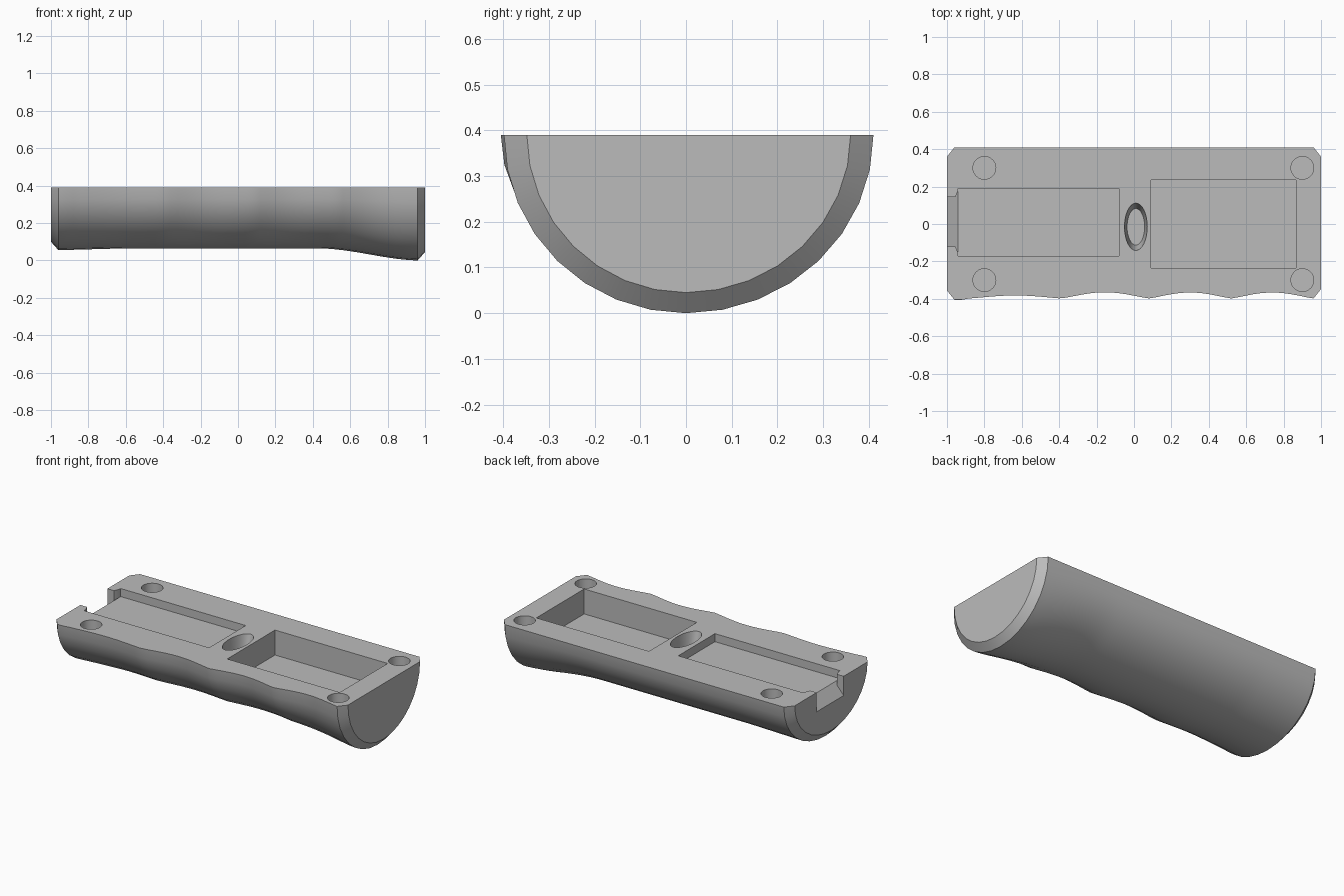
import bpy, bmesh, math

TOP = 0.39
if "Cube" in bpy.data.objects:
    bpy.data.objects.remove(bpy.data.objects["Cube"])

grey = bpy.data.materials.new("plain_grey")
colour = (0.5, 0.5, 0.5, 1)
grey.use_nodes = True
grey.diffuse_color = colour
grey.node_tree.nodes["Principled BSDF"].inputs["Base Color"].default_value = colour


def add_mesh(name, bm):
    bmesh.ops.recalc_face_normals(bm, faces=bm.faces)
    mesh = bpy.data.meshes.new(name)
    bm.to_mesh(mesh)
    bm.free()
    mesh.materials.append(grey)
    ob = bpy.data.objects.new(name, mesh)
    bpy.context.collection.objects.link(ob)
    return ob


def loft(name, rings):
    """Closed solid through a list of equal-length rings."""
    bm = bmesh.new()
    loops = [[bm.verts.new(p) for p in ring] for ring in rings]
    for a, b in zip(loops, loops[1:]):
        for i in range(len(a)):
            j = (i + 1) % len(a)
            bm.faces.new((a[i], a[j], b[j], b[i]))
    bm.faces.new(loops[0])
    bm.faces.new(loops[-1])
    # merge the flat deck into one face
    flat = [e for e in bm.edges if len(e.link_faces) == 2
            and all(abs(v.co.z - TOP) < 1e-5 for f in e.link_faces for v in f.verts)]
    bmesh.ops.dissolve_edges(bm, edges=flat, use_verts=False)
    return add_mesh(name, bm)


# Finger grooves along the front: crests and the hollow depth between them
CRESTS = [-0.88, -0.39, 0.08, 0.52, 0.96]
DEPTHS = [0.016, 0.033, 0.032, 0.032]


def front_width(x):
    for a, b, d in zip(CRESTS, CRESTS[1:], DEPTHS):
        if a <= x <= b:
            return 0.398 - d * math.sin(math.pi * (x - a) / (b - a)) ** 1.2
    return 0.405 if x < 0 else 0.398


def depth(x):
    # belly is level, then swells towards the right end
    t = min(max((x - 0.42) / 0.54, 0), 1)
    u = min(max((-0.6 - x) / 0.36, 0), 1)
    return 0.325 + 0.01 * u + 0.065 * t * t * (3 - 2 * t) ** 0.9


def section(x, inset=0):
    ring = []
    for i in range(17):
        a = math.pi * i / 16
        w = (0.41 if i < 8 else front_width(x)) - inset
        ring.append((x, w * math.cos(a), TOP - (depth(x) - inset * 0.9) * math.sin(a)))
    return ring


xs = [-0.96 + 1.92 * i / 48 for i in range(49)]
body = loft("grip_body", [section(-1, 0.05)] + [section(x) for x in xs] + [section(1, 0.05)])


def box_cutter(x0, x1, y0, y1, d):
    return loft("pocket_cutter", [[(x, y0, TOP - d), (x, y1, TOP - d), (x, y1, TOP + 0.1),
                                   (x, y0, TOP + 0.1)] for x in (x0, x1)])


def round_cutter(x, y, rx, ry, d, taper=1, n=32):
    def ring(z, s):
        return [(x + s * rx * math.cos(2 * math.pi * i / n),
                 y + s * ry * math.sin(2 * math.pi * i / n), z) for i in range(n)]
    return loft("hole_cutter", [ring(TOP - d, taper), ring(TOP + 0.001, 1), ring(TOP + 0.1, 1)])


def carve(cutter):
    cutter.hide_render = True
    mod = body.modifiers.new("carve", 'BOOLEAN')
    mod.operation = 'DIFFERENCE'
    mod.solver = 'EXACT'
    mod.object = cutter
    bpy.context.view_layer.objects.active = body
    bpy.ops.object.modifier_apply(modifier=mod.name)
    bpy.data.objects.remove(cutter)


# Deep and shallow pockets
carve(box_cutter(0.09, 0.865, -0.235, 0.235, 0.155))
carve(box_cutter(-0.94, -0.08, -0.17, 0.19, 0.05))

# Flared exit notch with a ramp down to the end face
carve(loft("notch_cutter", [
    [(x, y0, TOP - d), (x, y1, TOP - d), (x, y1, TOP + 0.1), (x, y0, TOP + 0.1)]
    for x, y0, y1, d in ((-1.02, -0.12, 0.145, 0.143), (-0.955, -0.12, 0.145, 0.0675),
                         (-0.94, -0.155, 0.18, 0.05), (-0.93, -0.155, 0.18, 0.05))]))

# Oval button well and four corner sockets
carve(round_cutter(0.01, -0.015, 0.061, 0.127, 0.12, 0.77))
for x in (-0.8, 0.9):
    for y in (-0.3, 0.3):
        carve(round_cutter(x, y, 0.061, 0.061, 0.1))

bpy.ops.object.select_all(action='DESELECT')
body.select_set(True)
bpy.context.view_layer.objects.active = body
bpy.ops.object.shade_smooth_by_angle(angle=math.radians(30))
